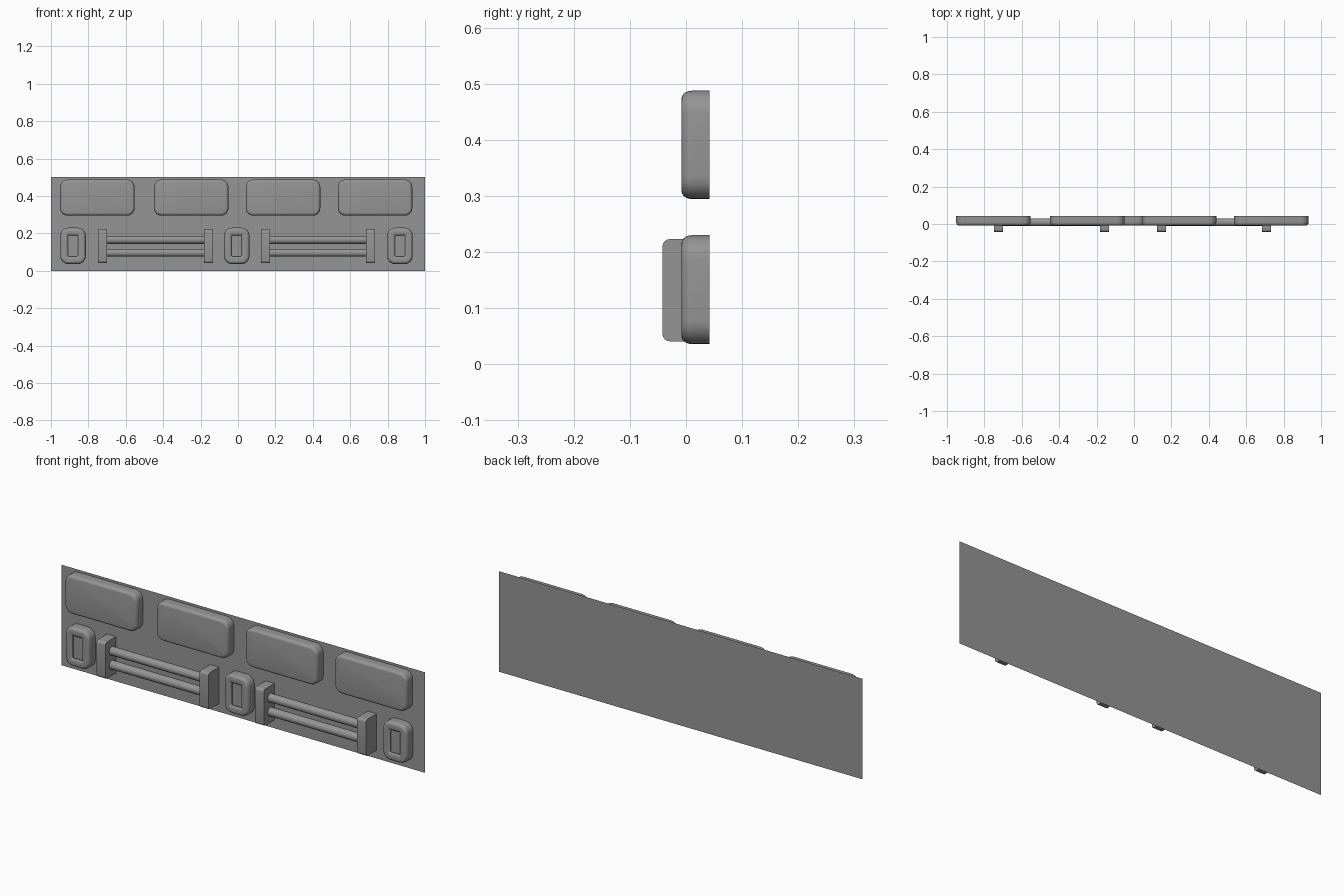
import bpy, bmesh, math
from mathutils import Matrix

cube = bpy.data.objects.get("Cube")
if cube:
    bpy.data.objects.remove(cube, do_unlink=True)

GREY = (0.3, 0.3, 0.3, 1)
mat = bpy.data.materials.new("grey")
mat.use_nodes = True
mat.diffuse_color = GREY
mat.node_tree.nodes["Principled BSDF"].inputs["Base Color"].default_value = GREY

BACK = 0.042    # plane of the wall panel
FRONT = -0.008  # front face of pads and rings


def finish(name, bm, smooth=True):
    bmesh.ops.recalc_face_normals(bm, faces=bm.faces)
    mesh = bpy.data.meshes.new(name)
    bm.to_mesh(mesh)
    bm.free()
    ob = bpy.data.objects.new(name, mesh)
    bpy.context.collection.objects.link(ob)
    mesh.materials.append(mat)
    if smooth:
        bpy.ops.object.select_all(action='DESELECT')
        ob.select_set(True)
        bpy.context.view_layer.objects.active = ob
        bpy.ops.object.shade_smooth_by_angle(angle=math.radians(40))
    return ob


def rounded_loop(bm, cx, cz, w, h, r, y, steps=6):
    """Rounded rectangle of vertices in the xz plane."""
    verts = []
    for q, (sx, sz) in enumerate([(1, 1), (-1, 1), (-1, -1), (1, -1)]):
        for i in range(steps + 1):
            a = (q + i / steps) * math.pi / 2
            verts.append(bm.verts.new((cx + sx * (w / 2 - r) + r * math.cos(a), y,
                                       cz + sz * (h / 2 - r) + r * math.sin(a))))
    return verts


def loft(name, cx, cz, w, h, r, layers):
    """Skin loops given as (inset, y), cap the last one."""
    bm = bmesh.new()
    prev = None
    for inset, y in layers:
        loop = rounded_loop(bm, cx, cz, w - 2 * inset, h - 2 * inset,
                            max(r - inset, 0.006), y)
        if prev:
            for i in range(len(loop)):
                j = (i + 1) % len(loop)
                bm.faces.new((prev[i], prev[j], loop[j], loop[i]))
        prev = loop
    bm.faces.new(prev)
    return finish(name, bm)


def soft_edge(rx, ry, steps=5):
    """Quarter-round from the side wall to the front face."""
    return [(rx * (1 - math.cos(a)), FRONT + ry * (1 - math.sin(a)))
            for a in (i / steps * math.pi / 2 for i in range(steps + 1))]


# Wall panel: a single sheet
bm = bmesh.new()
bm.faces.new([bm.verts.new((x, BACK, z))
              for x, z in ((-1, 0), (1, 0), (1, 0.5), (-1, 0.5))])
finish("wall_panel", bm, False)

# Upper row of cushioned pads
for n, x in enumerate((-0.752, -0.25, 0.241, 0.733)):
    loft(f"pad_{n + 1}", x, 0.391, 0.398, 0.193, 0.04,
         [(0, BACK)] + soft_edge(0.014, 0.018))

# Rounded frames with a shallow recess
for n, x in enumerate((-0.882, -0.007, 0.866)):
    rim = soft_edge(0.014, 0.018)
    inner = [(0.044 - i, y) for i, y in reversed(rim[2:])]
    loft(f"recessed_frame_{n + 1}", x, 0.133, 0.136, 0.194, 0.042,
         [(0, BACK)] + rim + inner + [(0.038, 0.008)])

# Brackets with rounded front edges, and the two rods between each pair
for side, (x0, x1) in (("right", (-0.725, -0.158)), ("left", (0.147, 0.709))):
    for n, x in enumerate((x0, x1)):
        bm = bmesh.new()
        bmesh.ops.create_cube(bm, size=1, matrix=Matrix.Translation((x, 0, 0.132))
                              @ Matrix.Diagonal((0.049, 2 * BACK, 0.182, 1)))
        edges = [e for e in bm.edges if all(v.co.y < 0 for v in e.verts)
                 and abs(e.verts[0].co.x - e.verts[1].co.x) > 0.01]
        bmesh.ops.bevel(bm, geom=edges, offset=0.013, segments=4,
                        profile=0.5, affect='EDGES')
        bmesh.ops.delete(bm, geom=[f for f in bm.faces
                                   if f.calc_center_median().y > BACK - 0.001],
                         context='FACES_ONLY')
        finish(f"{side}_bracket_{n + 1}", bm)
    for n, z in enumerate((0.096, 0.165)):
        bm = bmesh.new()
        bmesh.ops.create_cone(bm, cap_ends=False, segments=24, radius1=0.021,
                              radius2=0.021, depth=x1 - x0,
                              matrix=Matrix.Translation(((x0 + x1) / 2, 0.009, z))
                              @ Matrix.Rotation(math.pi / 2, 4, 'Y'))
        finish(f"{side}_rod_{n + 1}", bm)
